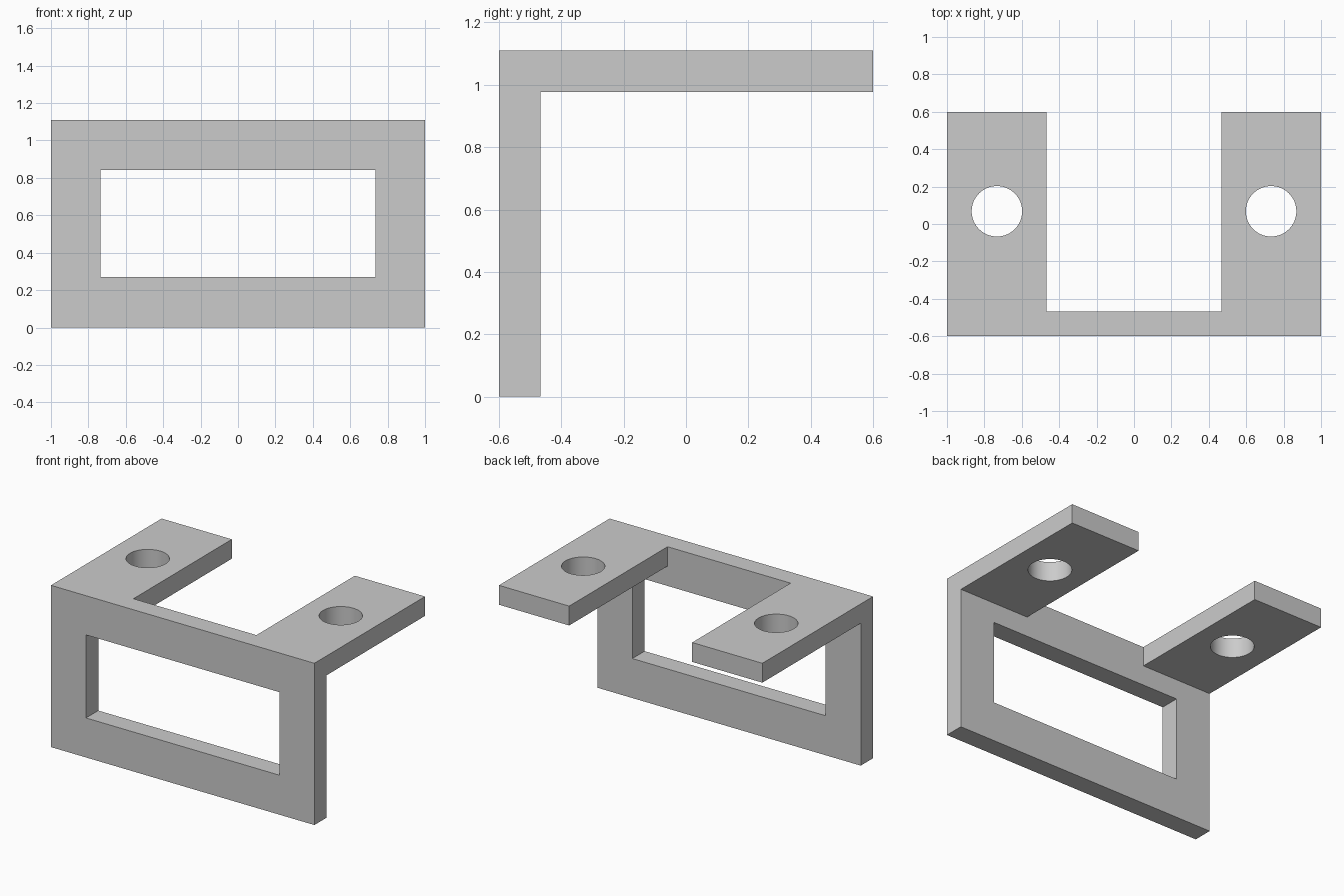
import bpy
import bmesh
import math

cube = bpy.data.objects.get("Cube")
if cube:
    bpy.data.objects.remove(cube, do_unlink=True)

WIDTH, DEPTH, HEIGHT = 2.0, 1.2, 1.11
THICK = 0.133
ARM_INNER = 0.467
HOLE_X, HOLE_Y, HOLE_R = 0.733, 0.068, 0.135
FRONT, BACK = -DEPTH / 2, DEPTH / 2

grey = bpy.data.materials.new("plain grey")
grey.use_nodes = True
grey.diffuse_color = (0.6, 0.6, 0.6, 1)
grey.node_tree.nodes["Principled BSDF"].inputs["Base Color"].default_value = (0.6, 0.6, 0.6, 1)


def add_object(name, bm):
    bmesh.ops.recalc_face_normals(bm, faces=bm.faces)
    mesh = bpy.data.meshes.new(name)
    bm.to_mesh(mesh)
    bm.free()
    mesh.materials.append(grey)
    obj = bpy.data.objects.new(name, mesh)
    bpy.context.collection.objects.link(obj)
    return obj


def box(name, low, high):
    bm = bmesh.new()
    bmesh.ops.create_cube(bm, size=1)
    for v in bm.verts:
        v.co = [(a + b) / 2 + c * (b - a) for a, b, c in zip(low, high, v.co)]
    return add_object(name, bm)


def cut(target, cutter):
    mod = target.modifiers.new(cutter.name, "BOOLEAN")
    mod.operation = "DIFFERENCE"
    mod.solver = "EXACT"
    mod.object = cutter
    bpy.ops.object.select_all(action="DESELECT")
    bpy.context.view_layer.objects.active = target
    target.select_set(True)
    bpy.ops.object.modifier_apply(modifier=mod.name)
    bpy.data.objects.remove(cutter, do_unlink=True)


# L-shaped side profile extruded across the width
shelf_z, wall_y = HEIGHT - THICK, FRONT + THICK
profile = [(FRONT, 0), (wall_y, 0), (wall_y, shelf_z),
           (BACK, shelf_z), (BACK, HEIGHT), (FRONT, HEIGHT)]
bm = bmesh.new()
side = bm.faces.new([bm.verts.new((-WIDTH / 2, y, z)) for y, z in profile])
extruded = bmesh.ops.extrude_face_region(bm, geom=[side])["geom"]
bmesh.ops.translate(bm, vec=(WIDTH, 0, 0),
                    verts=[v for v in extruded if isinstance(v, bmesh.types.BMVert)])
bracket = add_object("bracket", bm)

# Rectangular window through the front plate
cut(bracket, box("window_cutter", (-0.734, FRONT - 1, 0.271), (0.734, wall_y + 0.1, 0.841)))

# Gap that leaves two arms on the top
cut(bracket, box("gap_cutter", (-ARM_INNER, wall_y, shelf_z - 0.1), (ARM_INNER, BACK + 1, HEIGHT + 1)))

# Round bolt hole in each arm
for sign, label in ((-1, "right"), (1, "left")):
    bm = bmesh.new()
    bmesh.ops.create_cone(bm, cap_ends=True, segments=64, radius1=HOLE_R,
                          radius2=HOLE_R, depth=THICK * 3)
    bmesh.ops.translate(bm, verts=bm.verts,
                        vec=(sign * HOLE_X, HOLE_Y, HEIGHT - THICK / 2))
    cut(bracket, add_object(label + "_hole_cutter", bm))

bpy.ops.object.shade_smooth_by_angle(angle=math.radians(30))
